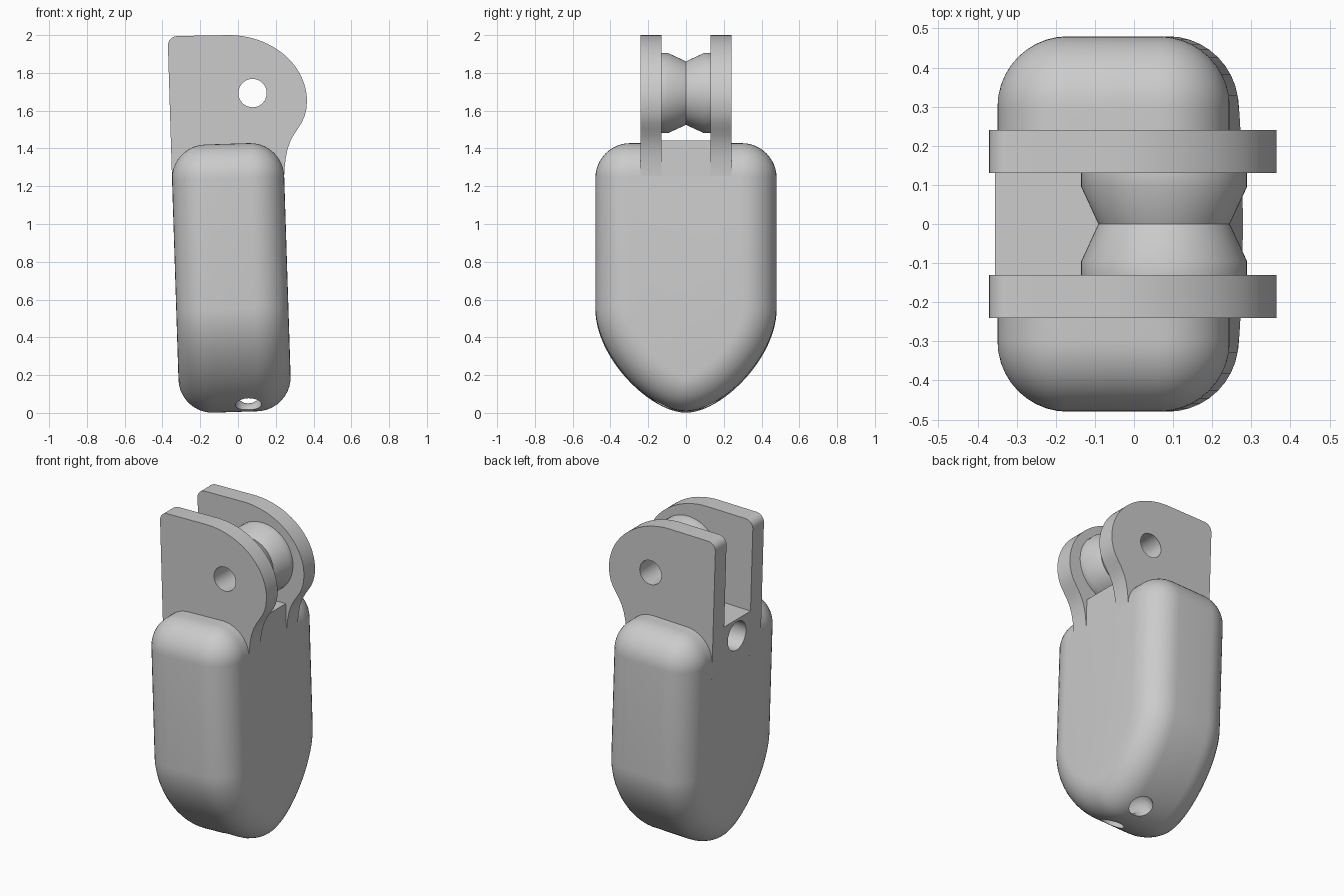
import bpy, bmesh, math
from mathutils import Matrix

if "Cube" in bpy.data.objects:
    bpy.data.objects.remove(bpy.data.objects["Cube"])

grey = bpy.data.materials.new("plain_grey")
grey.use_nodes = True
COLOUR = (0.6, 0.6, 0.6, 1)
grey.diffuse_color = COLOUR
grey.node_tree.nodes["Principled BSDF"].inputs["Base Color"].default_value = COLOUR


def finish(name, bm):
    bmesh.ops.recalc_face_normals(bm, faces=bm.faces[:])
    mesh = bpy.data.meshes.new(name)
    bm.to_mesh(mesh)
    bm.free()
    mesh.materials.append(grey)
    obj = bpy.data.objects.new(name, mesh)
    bpy.context.collection.objects.link(obj)
    return obj


def loft(name, rings, caps=True, wrap=False, tilt=None):
    """Skin closed rings of points, capping or joining the two ends."""
    bm = bmesh.new()
    loops = [[bm.verts.new(p) for p in ring] for ring in rings]
    pairs = list(zip(loops, loops[1:]))
    if wrap:
        pairs.append((loops[-1], loops[0]))
    for a, b in pairs:
        for i in range(len(a)):
            j = (i + 1) % len(a)
            bm.faces.new((a[i], a[j], b[j], b[i]))
    if caps and not wrap:
        bm.faces.new(loops[0])
        bm.faces.new(loops[-1])
    if tilt:
        bm.transform(tilt)
    return finish(name, bm)


def plate(name, outline, y0, y1):
    return loft(name, [[(x, y, z) for x, z in outline] for y in (y0, y1)])


def lathe_y(name, profile, cx, cz, n=64, wrap=False):
    """Revolve (radius, y) points about an axis along y."""
    turn = [2 * math.pi * i / n for i in range(n)]
    return loft(name, [[(cx + r * math.cos(a), y, cz + r * math.sin(a)) for a in turn]
                       for r, y in profile], wrap=wrap)


def cut(obj, cutter):
    bpy.context.view_layer.objects.active = obj
    mod = obj.modifiers.new("cut", 'BOOLEAN')
    mod.operation, mod.solver, mod.object = 'DIFFERENCE', 'EXACT', cutter
    bpy.ops.object.modifier_apply(modifier=mod.name)


# Body: leaning slab with a rounded top and a bullet-shaped bottom
HALF_W, HALF_D, TOP, CORNER, FILLET = 0.297, 0.48, 1.42, 0.185, 0.18
LEAN = 0.032
half = []
for i in range(13):
    a = math.pi / 2 * (1 - i / 12)
    c, s = math.cos(a), math.sin(a)
    half.append((HALF_D - CORNER + CORNER * c, TOP - CORNER + CORNER * s, c, s))
P = [(HALF_D, 0.55), (HALF_D, 0.29), (0.19, 0), (0, 0)]
for i in range(25):
    t = i / 24
    u = 1 - t
    w = (u**3, 3 * u * u * t, 3 * u * t * t, t**3)
    y, z = (sum(k * p[j] for k, p in zip(w, P)) for j in (0, 1))
    d = (u * u, 2 * u * t, t * t)
    dy, dz = (sum(k * (q[j] - p[j]) for k, p, q in zip(d, P, P[1:])) for j in (0, 1))
    m = math.hypot(dy, dz)
    half.append((y, z, -dz / m, dy / m))
outline = half + [(-y, z, -ny, nz) for y, z, ny, nz in half[-2::-1]]

rings = []
for side in (-1, 1):
    for i in range(11):
        a = math.pi / 2 * (i if side < 0 else 10 - i) / 10
        inset = FILLET * (1 - math.sin(a))
        x = side * (HALF_W - FILLET + FILLET * math.cos(a))
        rings.append([(x, y - ny * inset, z - nz * inset) for y, z, ny, nz in outline])
lean = Matrix.Translation((-0.0126, 0, 0.005)) @ Matrix.Rotation(-LEAN, 4, 'Y')
body = loft("body", rings, tilt=lean)

# Slot floor block, flush with both broad faces
floor_block = plate("slot_floor", [(-0.345, 1.1), (-0.355, 1.426), (0.239, 1.442), (0.249, 1.1)],
                    -0.13, 0.13)

# Cheek plates with a rounded lobe
cheek = [(-0.345, 1.1)]
for i in range(7):
    a = math.pi - math.pi / 2 * i / 6
    cheek.append((-0.321 + 0.05 * math.cos(a), 1.945 + 0.05 * math.sin(a)))
for i in range(25):
    a = math.pi / 2 * (1 - i / 24)
    cheek.append((-0.05 + 0.415 * math.cos(a), 1.65 + 0.35 * math.sin(a)))
cheek += [(0.362, 1.61), (0.353, 1.572), (0.338, 1.538), (0.317, 1.505), (0.295, 1.472),
          (0.276, 1.435), (0.262, 1.395), (0.252, 1.345), (0.246, 1.29), (0.244, 1.24),
          (0.249, 1.1)]
AXLE_X, AXLE_Z, BORE = 0.077, 1.693, 0.075
bore_cutter = lathe_y("bore_cutter", [(BORE, -0.5), (BORE, 0.5)], AXLE_X, AXLE_Z, 48)
cheeks = []
for name, s in (("front_cheek", -1), ("back_cheek", 1)):
    cheeks.append(plate(name, cheek, s * 0.13, s * 0.24))
    cut(cheeks[-1], bore_cutter)

# Grooved roller with its bore
roller = lathe_y("roller", [(BORE, -0.13), (0.212, -0.13), (0.212, -0.095), (0.168, 0),
                            (0.212, 0.095), (0.212, 0.13), (BORE, 0.13)],
                 AXLE_X, AXLE_Z, wrap=True)

# Round cord hole in the broad face, under the slot
turn = [2 * math.pi * i / 40 for i in range(40)]
cord_cutter = loft("cord_cutter", [[(x, 0.09 * math.cos(a), 1.32 + 0.09 * math.sin(a))
                                    for a in turn] for x in (-0.6, -0.05)])
cut(body, cord_cutter)
cut(floor_block, cord_cutter)

# Curved tunnel through the bottom tip
tunnel = []
for i in range(48):
    b = 2 * math.pi * i / 48
    tunnel.append([(0.055 + 0.07 * math.cos(a),
                    (0.145 + 0.07 * math.sin(a)) * math.cos(b),
                    -0.025 + (0.145 + 0.07 * math.sin(a)) * math.sin(b)) for a in turn[::2]])
tunnel_cutter = loft("tunnel_cutter", tunnel, wrap=True)
cut(body, tunnel_cutter)

for helper in (bore_cutter, cord_cutter, tunnel_cutter):
    bpy.data.objects.remove(helper)

# Smooth shading with crisp edges
bpy.ops.object.select_all(action='DESELECT')
for obj in (body, floor_block, roller, *cheeks):
    obj.select_set(True)
bpy.context.view_layer.objects.active = body
bpy.ops.object.shade_smooth_by_angle(angle=math.radians(25))
